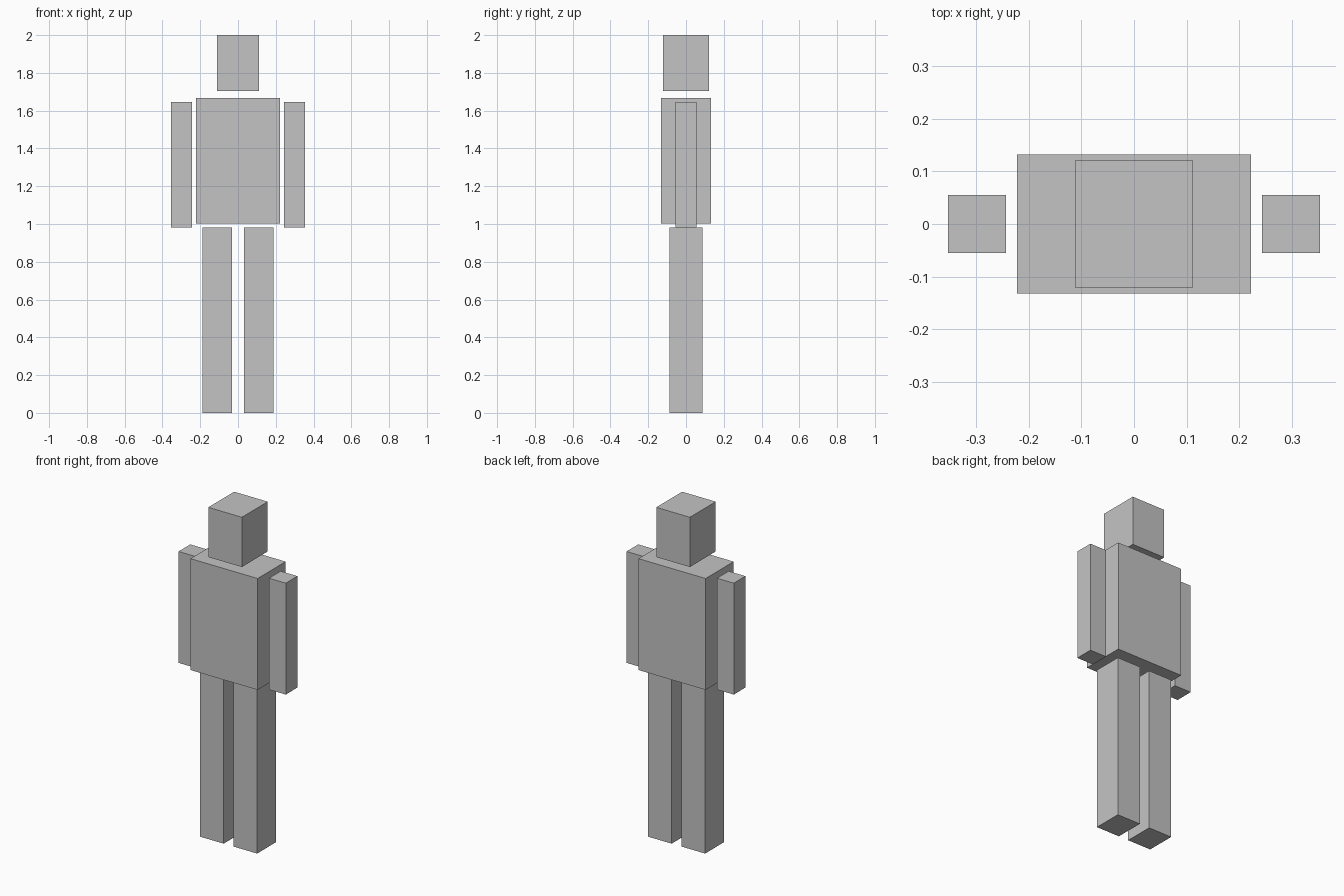
import bpy

if "Cube" in bpy.data.objects:
    bpy.data.objects.remove(bpy.data.objects["Cube"])

grey = bpy.data.materials.new("plain_grey")
grey.diffuse_color = (0.55, 0.55, 0.55, 1.0)
grey.use_nodes = True
grey.node_tree.nodes["Principled BSDF"].inputs["Base Color"].default_value = grey.diffuse_color


def box(name, x, y, z):
    """Box spanning the (min, max) ranges x, y and z."""
    spans = (x, y, z)
    bpy.ops.mesh.primitive_cube_add(size=1, location=[(a + b) / 2 for a, b in spans])
    obj = bpy.context.object
    obj.name = name
    obj.scale = [b - a for a, b in spans]
    bpy.ops.object.transform_apply(location=False, rotation=False, scale=True)
    obj.data.materials.append(grey)
    return obj


# Head and torso
box("head", (-0.111, 0.111), (-0.122, 0.122), (1.703, 2.0))
box("torso", (-0.222, 0.222), (-0.132, 0.132), (1.003, 1.668))

# Paired limbs
for side, s in (("left", 1), ("right", -1)):
    box(side + "_arm", sorted((s * 0.243, s * 0.354)), (-0.055, 0.055), (0.981, 1.646))
    box(side + "_leg", sorted((s * 0.033, s * 0.188)), (-0.088, 0.088), (0.0, 0.981))
